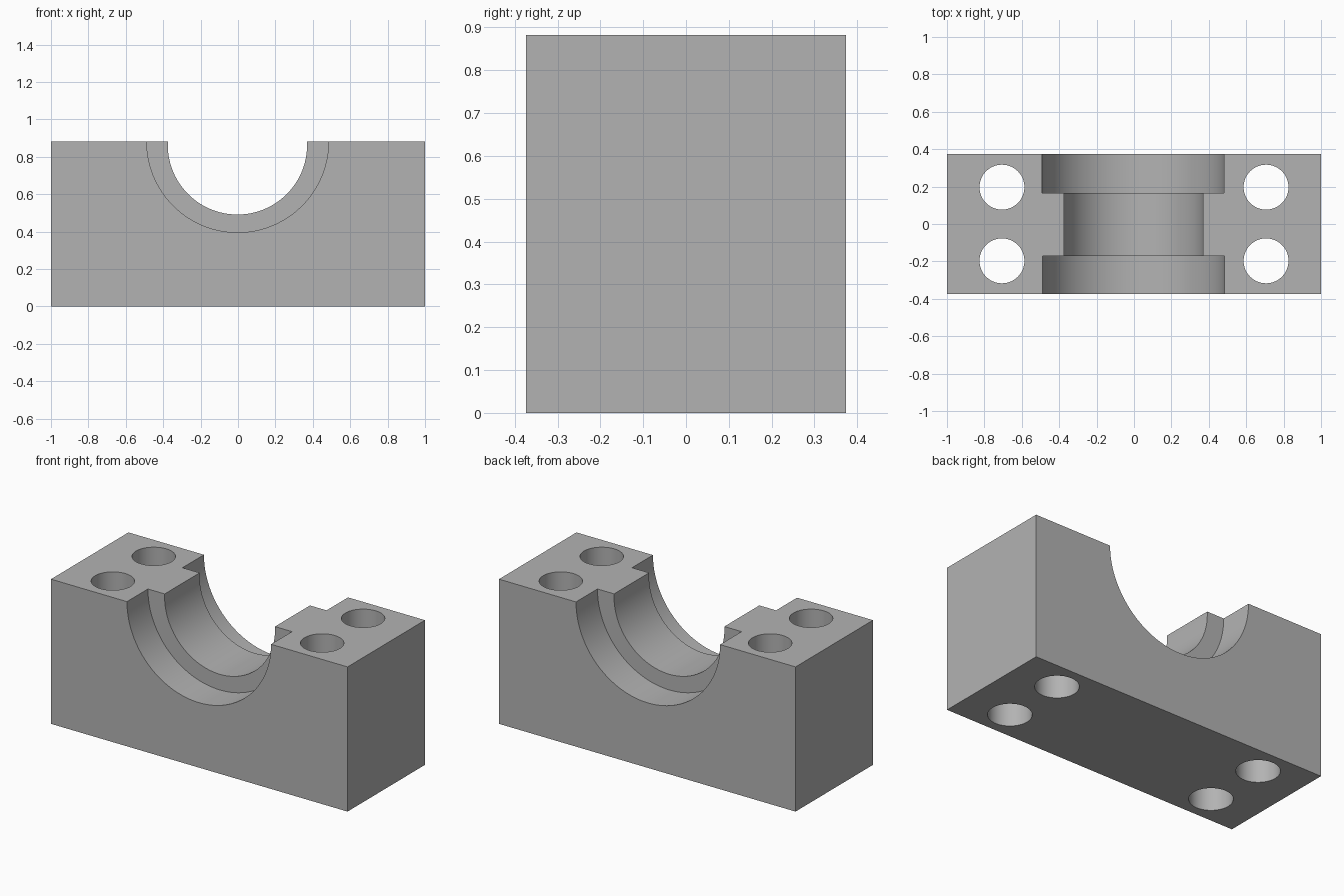
import bpy
from math import radians

cube = bpy.data.objects.get("Cube")
if cube:
    bpy.data.objects.remove(cube, do_unlink=True)

HALF_DEPTH, HEIGHT = 0.373, 0.882

grey = bpy.data.materials.new("plain grey")
grey.use_nodes = True
grey.diffuse_color = (0.45, 0.45, 0.45, 1)
grey.node_tree.nodes["Principled BSDF"].inputs["Base Color"].default_value = grey.diffuse_color

# Solid block
bpy.ops.mesh.primitive_cube_add(size=1, location=(0, 0, HEIGHT / 2))
block = bpy.context.object
block.name = "bearing_block"
block.scale = (2, 2 * HALF_DEPTH, HEIGHT)
bpy.ops.object.transform_apply(location=True, scale=True)
block.data.materials.append(grey)


def cut_cylinder(name, radius, length, location, along_y=False):
    """Subtract a cylinder from the block, then remove the cutter."""
    bpy.ops.mesh.primitive_cylinder_add(
        vertices=96, radius=radius, depth=length, location=location,
        rotation=(radians(90) if along_y else 0, 0, 0))
    cutter = bpy.context.object
    cutter.name = name
    cutter.hide_render = True
    cutter.data.materials.append(grey)
    bpy.context.view_layer.objects.active = block
    mod = block.modifiers.new(name, "BOOLEAN")
    mod.operation, mod.solver, mod.object = "DIFFERENCE", "EXACT", cutter
    bpy.ops.object.modifier_apply(modifier=name)
    bpy.data.objects.remove(cutter, do_unlink=True)


# Narrow saddle through the middle, sitting slightly lower
cut_cylinder("saddle", 0.3725, 1, (-0.003, 0, 0.864), True)

# Wider recesses at the front and back
cut_cylinder("front_recess", 0.486, 0.4, (-0.002, -0.371, HEIGHT), True)
cut_cylinder("back_recess", 0.486, 0.4, (-0.005, 0.366, HEIGHT), True)

# Four vertical bolt holes
for x in (-0.706, 0.706):
    for y in (-0.197, 0.197):
        cut_cylinder("bolt_hole", 0.12, 2, (x, y, HEIGHT / 2))

# Smooth bores with sharp edges
bpy.ops.object.select_all(action="DESELECT")
block.select_set(True)
bpy.context.view_layer.objects.active = block
bpy.ops.object.shade_smooth_by_angle(angle=radians(30))
